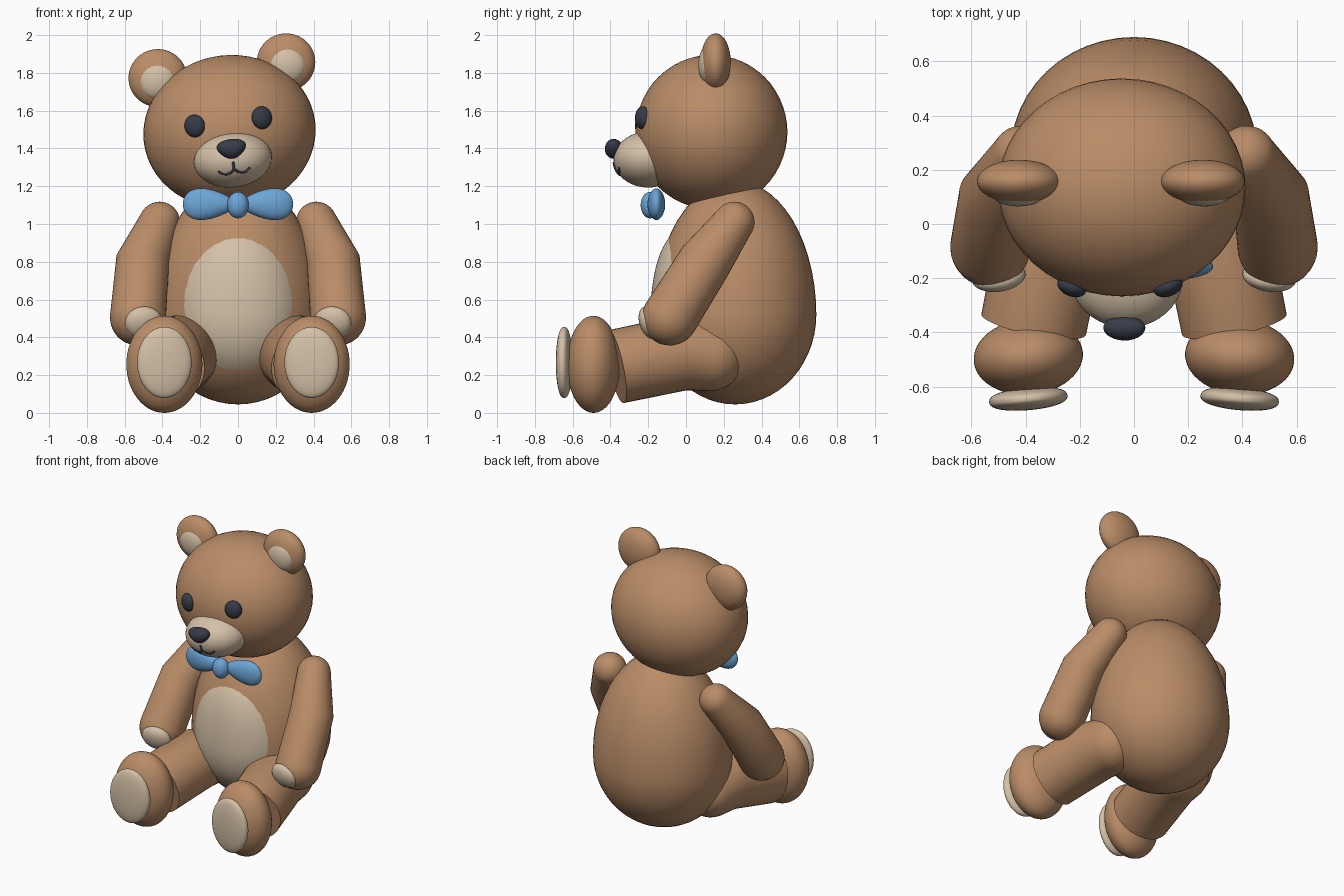
import bpy, bmesh, math
from mathutils import Matrix, Vector

if "Cube" in bpy.data.objects:
    bpy.data.objects.remove(bpy.data.objects["Cube"])


def material(name, rgb):
    m = bpy.data.materials.new(name)
    m.diffuse_color = (*rgb, 1)
    m.use_nodes = True
    m.node_tree.nodes["Principled BSDF"].inputs["Base Color"].default_value = m.diffuse_color
    return m


FUR = material("brown fur", (0.49, 0.265, 0.137))
TAN = material("tan plush", (0.66, 0.53, 0.385))
DARK = material("dark plastic", (0.036, 0.044, 0.062))
BLUE = material("blue ribbon", (0.15, 0.38, 0.68))


def finish(bm, name, mat):
    bmesh.ops.recalc_face_normals(bm, faces=bm.faces)
    me = bpy.data.meshes.new(name)
    bm.to_mesh(me)
    bm.free()
    me.materials.append(mat)
    ob = bpy.data.objects.new(name, me)
    bpy.context.collection.objects.link(ob)
    bpy.context.view_layer.objects.active = ob
    ob.select_set(True)
    bpy.ops.object.shade_smooth_by_angle(angle=math.radians(50))
    ob.select_set(False)
    return ob


def ellipsoid(name, loc, radii, mat, rot=(0, 0, 0), frame=Matrix(), side=1, shape=None):
    """Scaled sphere; side=-1 mirrors it in x inside its frame."""
    bm = bmesh.new()
    bmesh.ops.create_uvsphere(bm, u_segments=48, v_segments=28, radius=1)
    if shape:
        for v in bm.verts:
            v.co = shape(v.co.copy())
    r = Matrix.Identity(4)
    for angle, axis in zip(rot, "XYZ"):
        r = Matrix.Rotation(math.radians(angle), 4, axis) @ r
    m = frame @ Matrix.Diagonal((side, 1, 1, 1)) @ Matrix.Translation(loc) @ r @ Matrix.Diagonal((*radii, 1))
    bm.transform(m)
    return finish(bm, name, mat)


def limb(name, path, mat, side=1, round_end=True, n=40):
    """Tube through (x, y, z, radius) points with rounded ends."""
    pts = [Vector((p[0] * side, p[1], p[2])) for p in path]
    rad = [p[3] for p in path]
    d0 = (pts[1] - pts[0]).normalized()
    d1 = (pts[-1] - pts[-2]).normalized()
    rings = []
    for k in range(1, 10):
        a = math.radians(10 * k)
        rings.append((pts[0] - d0 * rad[0] * math.cos(a), d0, rad[0] * math.sin(a)))
    for i in range(1, len(pts) - 1):
        rings.append((pts[i], (pts[i + 1] - pts[i - 1]).normalized(), rad[i]))
    rings.append((pts[-1], d1, rad[-1]))
    if round_end:
        for k in range(1, 9):
            a = math.radians(10 * k)
            rings.append((pts[-1] + d1 * rad[-1] * math.sin(a), d1, rad[-1] * math.cos(a)))
    bm = bmesh.new()
    loops = []
    for c, d, r in rings:
        u = d.cross(Vector((1, 0, 0))).normalized()
        w = d.cross(u)
        loops.append([bm.verts.new(c + r * (u * math.cos(t) + w * math.sin(t)))
                      for t in (2 * math.pi * j / n for j in range(n))])
    for a, b in zip(loops, loops[1:]):
        for j in range(n):
            bm.faces.new((a[j], a[(j + 1) % n], b[(j + 1) % n], b[j]))
    bm.faces.new(loops[0])
    bm.faces.new(loops[-1])
    return finish(bm, name, mat)


# Egg-shaped body: taller above its widest level than below
BX, BY, BZ, UP, DOWN, YC = 0.455, 0.43, 0.52, 0.71, 0.475, 0.26
ellipsoid("body", (0, YC, BZ), (BX, BY, DOWN), FUR,
          shape=lambda c: Vector((c.x, c.y, c.z * UP / DOWN if c.z > 0 else c.z)))

# Belly patch: an oval laid over the front of the body
bm = bmesh.new()
N, RINGS = 56, 14
center, previous = None, None
for i in range(RINGS + 1):
    s = i / RINGS
    ring = []
    for j in range(N if i else 1):
        t = 2 * math.pi * j / N
        x, z = 0.29 * s * math.cos(t), 0.575 + 0.357 * s * math.sin(t)
        q = (z - BZ) / (UP if z > BZ else DOWN)
        y = YC - BY * math.sqrt(max(0, 1 - q * q - (x / BX) ** 2))
        ring.append(bm.verts.new((x, y - 0.018 * (1 - s ** 6) + 0.003 * s ** 6, z)))
    if i == 1:
        for j in range(N):
            bm.faces.new((previous[0], ring[j], ring[(j + 1) % N]))
    elif i > 1:
        for j in range(N):
            k = (j + 1) % N
            bm.faces.new((previous[j], ring[j], ring[k], previous[k]))
    previous = ring
belly = finish(bm, "belly_patch", TAN)
if belly.data.polygons[0].normal.y > 0:
    belly.data.flip_normals()

# Head, tilted sideways; its features live in the head frame
HEAD = Matrix.Translation((-0.045, 0.135, 1.487)) @ Matrix.Rotation(math.radians(-7), 4, "Y")
ellipsoid("head", (0, 0, 0), (0.457, 0.402, 0.407), FUR, frame=HEAD)
ellipsoid("muzzle", (0, -0.335, -0.147), (0.207, 0.183, 0.147), TAN, frame=HEAD)
ellipsoid("nose", (0, -0.518, -0.09), (0.083, 0.047, 0.052), DARK, frame=HEAD,
          shape=lambda c: Vector((c.x * (0.9 + 0.28 * c.z), c.y, c.z)))
for side, tag in ((1, "right"), (-1, "left")):
    ellipsoid("ear_" + tag, (0.342, 0.022, 0.33), (0.155, 0.08, 0.153), FUR, frame=HEAD, side=side)
    ellipsoid("inner_ear_" + tag, (0.345, -0.02, 0.316), (0.1, 0.05, 0.1), TAN, frame=HEAD, side=side)
    ellipsoid("eye_" + tag, (0.179, -0.366, 0.054), (0.056, 0.036, 0.06), DARK,
              rot=(0, 0, 22), frame=HEAD, side=side)


# Mouth: thin strands on the muzzle surface
def on_muzzle(x, z):
    y = -0.335 - 0.183 * math.sqrt(1 - (x / 0.207) ** 2 - ((z + 0.147) / 0.147) ** 2)
    p = HEAD @ Vector((x, y, z))
    return (p.x, p.y, p.z, 0.007)


limb("mouth_middle", [on_muzzle(0, -0.165), on_muzzle(0, -0.185), on_muzzle(0, -0.2)], DARK, n=10)
for side, tag in ((1, "right"), (-1, "left")):
    limb("mouth_" + tag, [on_muzzle(side * x, z) for x, z in
                          ((0.0, -0.198), (0.022, -0.216), (0.045, -0.222), (0.065, -0.215), (0.08, -0.203))],
         DARK, n=10)

# Bow tie: knot and two lobes narrowing toward it
ellipsoid("bow_knot", (0, -0.19, 1.1), (0.057, 0.05, 0.07), BLUE)
for side, tag in ((1, "right"), (-1, "left")):
    ellipsoid("bow_lobe_" + tag, (0.15, -0.157, 1.105), (0.142, 0.047, 0.096), BLUE, side=side,
              shape=lambda c: Vector((c.x, c.y, c.z * (0.82 + 0.32 * c.x))))

# Arms and legs
for side, tag in ((1, "right"), (-1, "left")):
    limb("arm_" + tag, [(0.415, 0.255, 1.01, 0.108), (0.505, 0.1, 0.8, 0.142),
                        (0.53, -0.085, 0.505, 0.148)], FUR, side)
    ellipsoid("hand_pad_" + tag, (0.5, -0.195, 0.478), (0.1, 0.05, 0.088), TAN,
              rot=(18, 0, -8), side=side)
    limb("leg_" + tag, [(0.28, 0.125, 0.3, 0.185), (0.3, -0.02, 0.318, 0.2),
                        (0.37, -0.37, 0.245, 0.197)], FUR, side, round_end=False)
    ellipsoid("foot_" + tag, (0.39, -0.49, 0.257), (0.202, 0.14, 0.257), FUR, rot=(0, 0, -5), side=side)
    ellipsoid("foot_pad_" + tag, (0.39, -0.645, 0.267), (0.145, 0.042, 0.188), TAN,
              rot=(0, 0, -5), side=side,
              shape=lambda c: Vector((c.x, math.copysign(abs(c.y) ** 0.8, c.y), c.z)))
